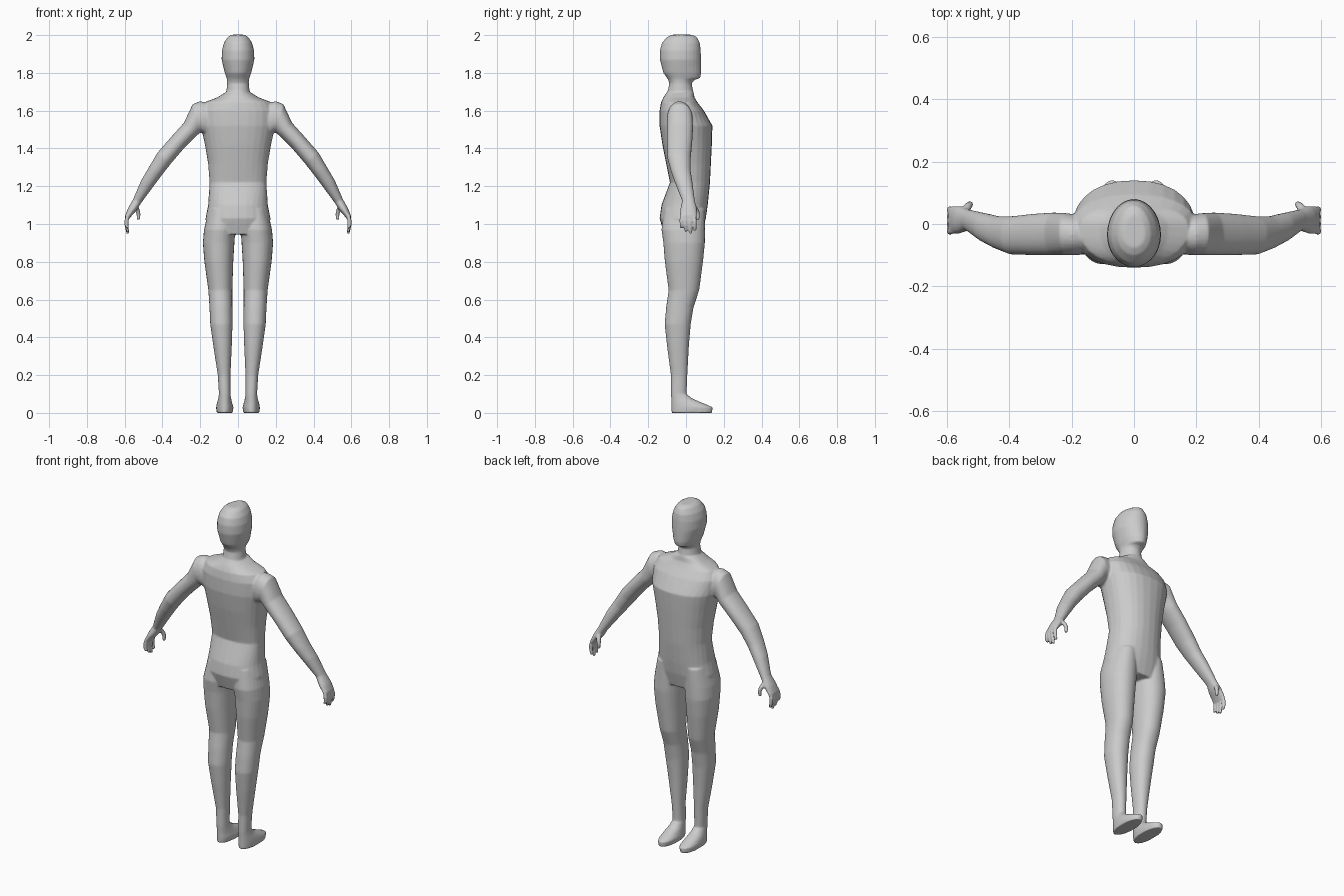
import bpy, bmesh, math

N = 28
bm = bmesh.new()


def loft(sections, sides=(1,), p=2.0):
    """Skin rings given as (outer xz, inner xz, y back, y front, y of widest point)."""
    for s in sides:
        rings = []
        for (ax, az), (bx, bz), y0, y1, ym in sections:
            ring = []
            for i in range(N):
                a = 2 * math.pi * i / N
                c = math.copysign(abs(math.cos(a)) ** (2 / p), math.cos(a))
                d = math.copysign(abs(math.sin(a)) ** (2 / p), math.sin(a))
                x = (ax + bx) / 2 + c * (ax - bx) / 2
                z = (az + bz) / 2 + c * (az - bz) / 2
                y = ym + d * ((y1 - ym) if d > 0 else (ym - y0))
                ring.append(bm.verts.new((s * x, y, z)))
            rings.append(ring)
        for r, q in zip(rings, rings[1:]):
            for i in range(N):
                j = (i + 1) % N
                bm.faces.new((r[i], r[j], q[j], q[i]))
        bm.faces.new(rings[0])
        bm.faces.new(rings[-1])


def flat(z, x0, x1, y0, y1, ym=None):
    return (x1, z), (x0, z), y0, y1, (y0 + y1) / 2 if ym is None else ym


def across(ax, az, bx, bz, y0, y1):
    return (ax, az), (bx, bz), y0, y1, (y0 + y1) / 2


def tube(points):
    """Slim round limb through (x, y, z, radius) points, mostly vertical."""
    loft([across(x + r, z, x - r, z, y - r, y + r) for x, y, z, r in points], (1, -1))


# torso
torso = [(.945, .165, -.115, .085), (1.03, .172, -.14, .105), (1.10, .158, -.13, .115),
         (1.22, .15, -.085, .127), (1.32, .158, -.105, .132), (1.42, .175, -.125, .137),
         (1.52, .197, -.14, .14), (1.60, .2, -.14, .095), (1.645, .175, -.132, .06),
         (1.67, .11, -.12, .045), (1.70, .062, -.10, .04)]
loft([flat(z, -w, w, a, b, -.01) for z, w, a, b in torso], p=2.25)

# neck and head
head = [(1.64, .075, -.11, .05), (1.69, .063, -.10, .04), (1.745, .057, -.088, .03),
        (1.763, .058, -.095, .045), (1.772, .06, -.10, .075), (1.80, .07, -.12, .081),
        (1.87, .087, -.138, .08), (1.92, .085, -.138, .078), (1.96, .074, -.127, .073),
        (1.99, .054, -.10, .058), (2.002, .035, -.075, .03)]
loft([flat(z, -w, w, a, b, -.035) for z, w, a, b in head])

# legs and feet
legs = [(0, .028, .114, -.076, .139), (.03, .024, .116, -.077, .141), (.05, .03, .112, -.077, .095),
        (.075, .036, .105, -.078, .035), (.10, .04, .101, -.08, .003), (.2, .04, .107, -.08, .007),
        (.35, .033, .13, -.1, .015), (.47, .029, .147, -.113, .025), (.56, .03, .151, -.105, .04),
        (.65, .03, .157, -.092, .07), (.8, .025, .178, -.112, .09), (.9, .019, .186, -.12, .1),
        (.97, .014, .18, -.13, .1), (1.08, .02, .155, -.115, .1)]
loft([flat(*s) for s in legs], (1, -1), 2.15)

# arms and palms
arms = [(.11, 1.63, .11, 1.48, -.09, .02), (.2, 1.65, .165, 1.47, -.1, .03),
        (.24, 1.635, .198, 1.485, -.1, .035), (.287, 1.535, .225, 1.462, -.1, .037),
        (.352, 1.463, .287, 1.4, -.1, .033), (.427, 1.377, .355, 1.32, -.098, .025),
        (.472, 1.30, .402, 1.26, -.08, .025), (.513, 1.23, .447, 1.2, -.057, .035),
        (.556, 1.13, .512, 1.112, -.02, .047), (.582, 1.085, .535, 1.075, -.03, .057),
        (.598, 1.045, .566, 1.04, -.033, .058), (.598, 1.03, .575, 1.028, -.03, .055)]
loft([across(*s) for s in arms], (1, -1), 2.15)

# fingers and thumbs
for y, tip in ((-.024, .978), (0, .96), (.023, .95), (.046, .965)):
    tube([(.583, y * .9, 1.05, .01), (.59, y, 1.02, .011),
          (.59, y, .99, .01), (.583, y * 1.02, tip, .008)])
tube([(.545, .035, 1.105, .014), (.533, .056, 1.075, .013),
      (.526, .063, 1.05, .011), (.528, .062, 1.022, .008)])

bmesh.ops.recalc_face_normals(bm, faces=bm.faces)
mesh = bpy.data.meshes.new("human_figure")
bm.to_mesh(mesh)
bm.free()
body = bpy.data.objects.new("human_figure", mesh)
bpy.context.collection.objects.link(body)
bpy.context.view_layer.objects.active = body
body.select_set(True)

# fuse the parts into one soft skin
fuse = body.modifiers.new("fuse", 'REMESH')
fuse.mode = 'VOXEL'
fuse.voxel_size = .005
fuse.use_smooth_shade = True
soften = body.modifiers.new("soften", 'SMOOTH')
soften.factor = .5
soften.iterations = 6
lighten = body.modifiers.new("lighten", 'DECIMATE')
lighten.ratio = .3
for m in list(body.modifiers):
    bpy.ops.object.modifier_apply(modifier=m.name)
bpy.ops.object.shade_smooth_by_angle(angle=math.radians(50))
